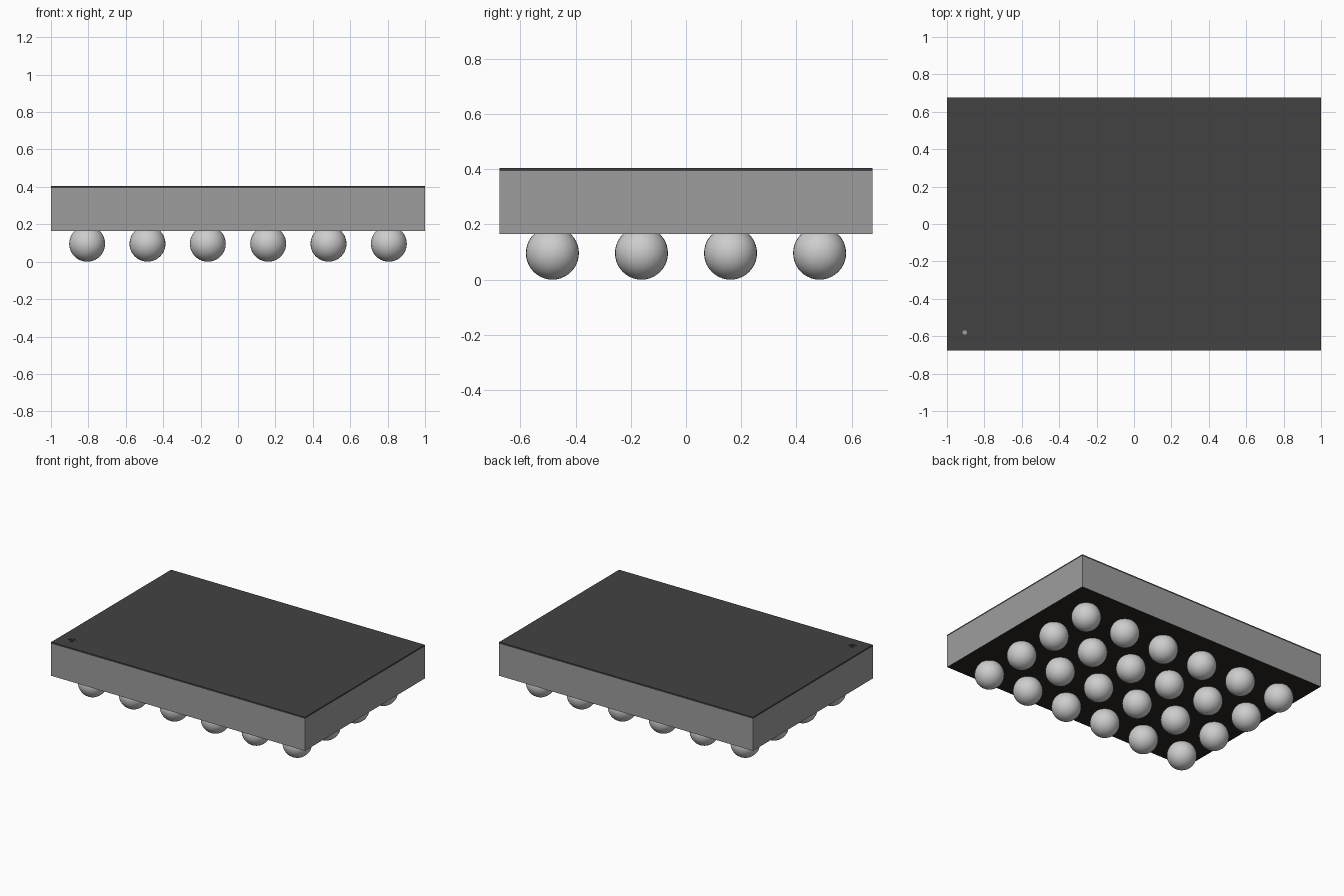
import bpy
import bmesh

default_cube = bpy.data.objects.get("Cube")
if default_cube:
    bpy.data.objects.remove(default_cube, do_unlink=True)

HALF_X, HALF_Y = 1.0, 0.675
BODY_BOTTOM, FILM_BOTTOM, FILM_TOP = 0.165, 0.394, 0.405
BALL_RADIUS, PITCH = 0.096, 0.3226
COLUMNS, ROWS = 6, 4
MARK = (-0.905, -0.58)


def material(name, color):
    mat = bpy.data.materials.new(name)
    mat.use_nodes = True
    rgba = (*color, 1.0)
    mat.diffuse_color = rgba
    mat.node_tree.nodes["Principled BSDF"].inputs["Base Color"].default_value = rgba
    return mat


silicon = material("grey silicon", (0.34, 0.34, 0.34))
coating = material("dark coating", (0.055, 0.055, 0.055))
circuit = material("brown black underside", (0.024, 0.018, 0.014))
solder = material("light solder", (0.61, 0.61, 0.61))


def slab(name, bottom, top, *mats):
    bpy.ops.mesh.primitive_cube_add(size=2, location=(0, 0, (bottom + top) / 2))
    obj = bpy.context.object
    obj.name = name
    obj.scale = (HALF_X, HALF_Y, (top - bottom) / 2)
    bpy.ops.object.transform_apply(location=False, rotation=False, scale=True)
    for mat in mats:
        obj.data.materials.append(mat)
    return obj


def drill(target, radius, bottom):
    """Cut a round hole at the orientation mark down to the given height."""
    top = FILM_TOP + 0.02
    bpy.ops.mesh.primitive_cylinder_add(
        vertices=32, radius=radius, depth=top - bottom,
        location=(*MARK, (top + bottom) / 2))
    cutter = bpy.context.object
    cutter.name = "mark_cutter"
    cutter.hide_render = True
    cutter.data.materials.append(coating)
    mod = target.modifiers.new("mark", "BOOLEAN")
    mod.operation = "DIFFERENCE"
    mod.solver = "EXACT"
    mod.object = cutter
    bpy.context.view_layer.objects.active = target
    bpy.ops.object.modifier_apply(modifier=mod.name)
    bpy.data.objects.remove(cutter, do_unlink=True)


# Die body with a dark active face underneath
body = slab("chip_body", BODY_BOTTOM, FILM_BOTTOM, silicon, circuit)
for face in body.data.polygons:
    face.material_index = 1 if face.normal.z < -0.5 else 0

# Protective film with a stepped orientation mark that exposes the body
film = slab("top_film", FILM_BOTTOM, FILM_TOP, coating)
drill(film, 0.028, FILM_TOP - 0.003)
drill(film, 0.012, FILM_BOTTOM - 0.02)

# Solder ball grid, all balls sharing one mesh
bm = bmesh.new()
bmesh.ops.create_uvsphere(bm, u_segments=32, v_segments=20, radius=BALL_RADIUS)
for face in bm.faces:
    face.smooth = True
ball_mesh = bpy.data.meshes.new("solder_ball")
bm.to_mesh(ball_mesh)
bm.free()
ball_mesh.materials.append(solder)

for row in range(ROWS):
    for col in range(COLUMNS):
        ball = bpy.data.objects.new(f"solder_ball_{row + 1}_{col + 1}", ball_mesh)
        ball.location = ((col - (COLUMNS - 1) / 2) * PITCH,
                         (row - (ROWS - 1) / 2) * PITCH, BALL_RADIUS)
        bpy.context.collection.objects.link(ball)
